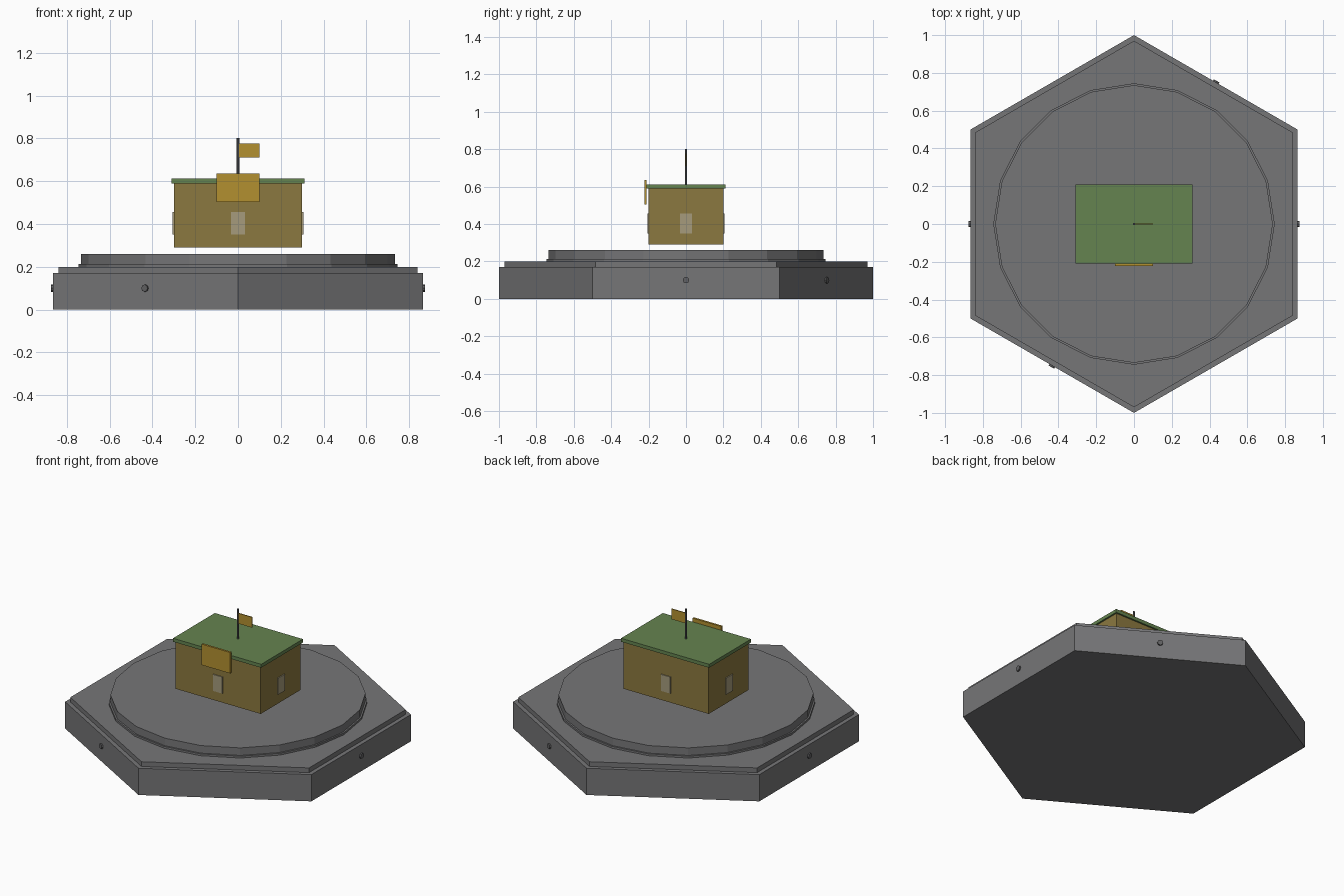
import bpy
from math import pi, cos, sin, radians

if "Cube" in bpy.data.objects:
    bpy.data.objects.remove(bpy.data.objects["Cube"], do_unlink=True)


def material(name, rgb):
    mat = bpy.data.materials.new(name)
    mat.use_nodes = True
    colour = (*rgb, 1)
    mat.diffuse_color = colour
    mat.node_tree.nodes["Principled BSDF"].inputs["Base Color"].default_value = colour
    return mat


stone = material("stone grey", (0.18, 0.18, 0.185))
metal = material("dark metal", (0.12, 0.12, 0.125))
wall = material("ochre wall", (0.26, 0.19, 0.05))
green = material("roof green", (0.13, 0.23, 0.08))
gold = material("sign gold", (0.45, 0.28, 0.03))
glass = material("pale window", (0.38, 0.33, 0.20))


def finish(name, mat):
    obj = bpy.context.object
    obj.name = name
    obj.data.materials.append(mat)
    return obj


def box(name, mat, x, y, z):
    """Box given by its (low, high) range on each axis."""
    spans = (x, y, z)
    bpy.ops.mesh.primitive_cube_add(size=1, location=[(a + b) / 2 for a, b in spans])
    bpy.context.object.scale = [b - a for a, b in spans]
    return finish(name, mat)


def prism(name, mat, sides, radius, low, high):
    """Upright prism with a corner on the +y axis."""
    bpy.ops.mesh.primitive_cylinder_add(vertices=sides, radius=radius, depth=high - low,
                                        location=(0, 0, (low + high) / 2))
    return finish(name, mat)


# Stepped hexagonal base and round platform
prism("base", stone, 6, 1.0, 0, 0.17)
prism("base_step", stone, 6, 0.97, 0.17, 0.2)
prism("platform_rim", stone, 20, 0.745, 0.2, 0.212)
prism("platform", stone, 20, 0.735, 0.2, 0.26)

# Bolts on four of the base sides
for angle in (0, 60, 180, 240):
    a = radians(angle)
    bpy.ops.mesh.primitive_cylinder_add(vertices=8, radius=0.017, depth=0.02,
                                        location=(0.865 * cos(a), 0.865 * sin(a), 0.1),
                                        rotation=(0, pi / 2, a))
    finish(f"bolt_{angle}", metal)

# Hut floating above the platform, with its roof slab
box("hut_walls", wall, (-0.3, 0.3), (-0.2, 0.2), (0.29, 0.59))
box("roof", green, (-0.31, 0.31), (-0.21, 0.21), (0.59, 0.612))

# One window in each wall
for side, sign in (("front", -1), ("back", 1)):
    box(f"{side}_window", glass, (-0.033, 0.033),
        sorted((sign * 0.197, sign * 0.206)), (0.35, 0.455))
for side, sign in (("right", -1), ("left", 1)):
    box(f"{side}_window", glass, sorted((sign * 0.297, sign * 0.306)),
        (-0.033, 0.033), (0.35, 0.455))

# Sign board, flagpole and flag
box("sign_board", gold, (-0.1, 0.1), (-0.223, -0.21), (0.503, 0.636))
prism("flagpole", metal, 8, 0.006, 0.61, 0.802)
box("flag", gold, (0.004, 0.1), (-0.003, 0.003), (0.71, 0.776))
